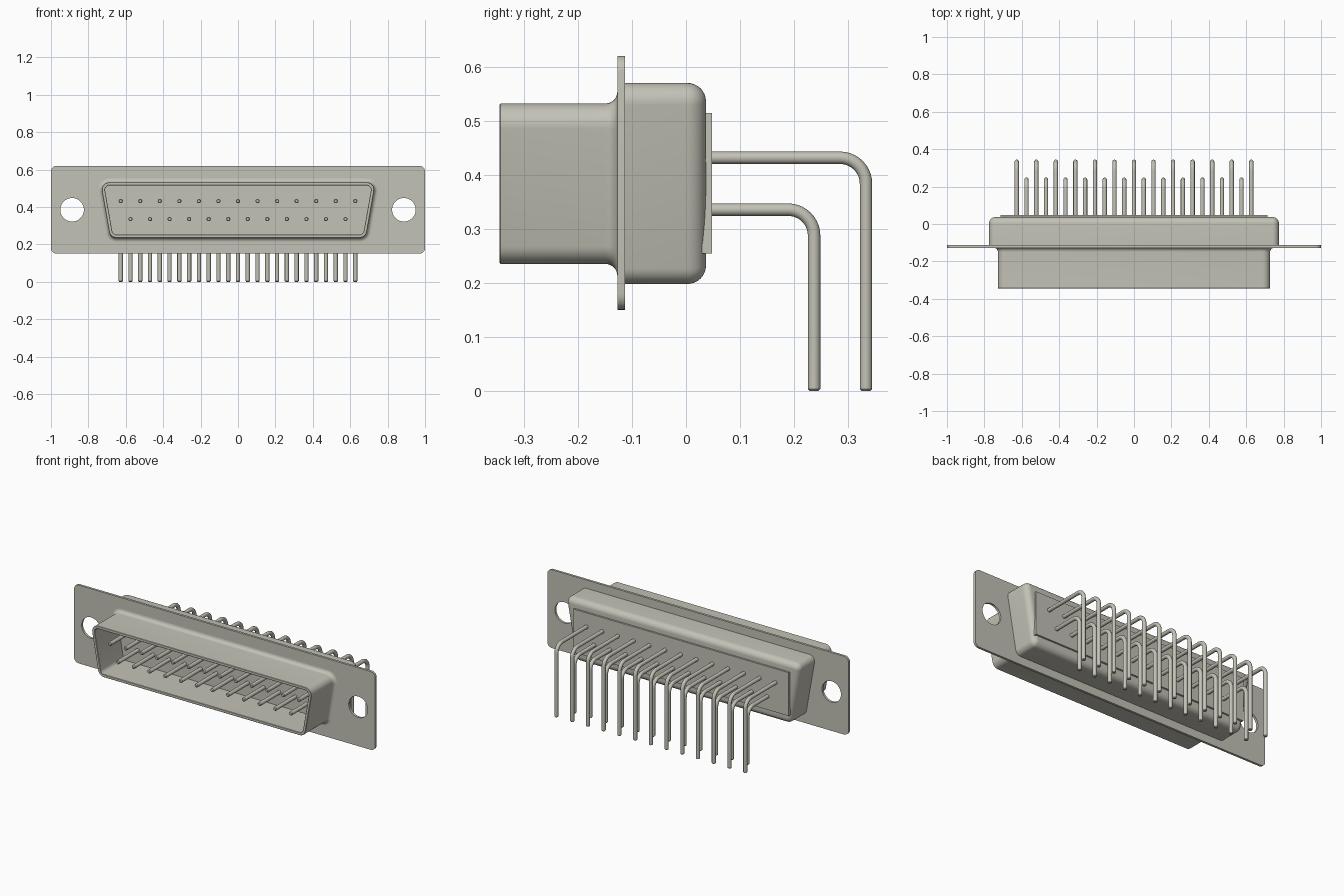
import bpy, bmesh
from math import sin, cos, tan, pi, radians

cube = bpy.data.objects.get("Cube")
if cube:
    bpy.data.objects.remove(cube, do_unlink=True)

metal = bpy.data.materials.new("warm grey metal")
metal.use_nodes = True
GREY = (0.55, 0.54, 0.47, 1)
metal.diffuse_color = GREY
metal.node_tree.nodes["Principled BSDF"].inputs["Base Color"].default_value = GREY

MID_Z = 0.385
SLANT = radians(10)


def finish(obj, to_mesh=False):
    bpy.ops.object.select_all(action="DESELECT")
    bpy.context.view_layer.objects.active = obj
    obj.select_set(True)
    if to_mesh:
        bpy.ops.object.convert(target="MESH")
        obj = bpy.context.object
    bpy.ops.object.shade_smooth_by_angle(angle=radians(35))


def d_ring(half_w, low, high, r, steps=8):
    """Rounded D outline; the arc centres stay put while r grows or shrinks."""
    narrow = half_w - (high - low) * tan(SLANT)
    corners = [(half_w, high, -SLANT, pi / 2), (-half_w, high, pi / 2, pi + SLANT),
               (-narrow, low, pi + SLANT, 1.5 * pi), (narrow, low, 1.5 * pi, 2 * pi - SLANT)]
    ring = []
    for cx, cz, a, b in corners:
        for i in range(steps + 1):
            t = a + (b - a) * i / steps
            ring.append((cx + r * cos(t), cz + r * sin(t)))
    return ring


def loft(name, half_w, low, high, stations):
    """Skin D outlines through (y, radius) stations and cap both ends."""
    bm = bmesh.new()
    rings = [[bm.verts.new((x, y, z)) for x, z in d_ring(half_w, low, high, r)]
             for y, r in stations]
    n = len(rings[0])
    for a, b in zip(rings, rings[1:]):
        for i in range(n):
            j = (i + 1) % n
            bm.faces.new((a[i], a[j], b[j], b[i]))
    bm.faces.new(rings[0])
    bm.faces.new(rings[-1])
    bmesh.ops.recalc_face_normals(bm, faces=bm.faces)
    mesh = bpy.data.meshes.new(name)
    bm.to_mesh(mesh)
    bm.free()
    mesh.materials.append(metal)
    obj = bpy.data.objects.new(name, mesh)
    bpy.context.collection.objects.link(obj)
    finish(obj)


def new_curve(name, dims):
    curve = bpy.data.curves.new(name, "CURVE")
    curve.dimensions = dims
    curve.materials.append(metal)
    obj = bpy.data.objects.new(name, curve)
    bpy.context.collection.objects.link(obj)
    return curve, obj


def add_spline(curve, points, cyclic=False):
    s = curve.splines.new("POLY")
    s.points.add(len(points) - 1)
    for p, (co, rad) in zip(s.points, points):
        p.co = (*co, 1)
        p.radius = rad
    s.use_cyclic_u = cyclic


# Mounting flange: rounded plate with two round screw holes
plate, flange = new_curve("mounting_flange", "2D")
plate.fill_mode = "BOTH"
plate.extrude = 0.007
R = 0.03
outline = []
for k, (sx, sy) in enumerate([(1, 1), (-1, 1), (-1, -1), (1, -1)]):
    for i in range(7):
        t = (k + i / 6) * pi / 2
        outline.append(((sx * (1 - R) + R * cos(t), sy * (0.235 - R) + R * sin(t), 0), 1))
add_spline(plate, outline, True)
for side in (-1, 1):
    circle = [2 * pi * i / 40 for i in range(40)]
    add_spline(plate, [((side * 0.887 + 0.063 * cos(t), 0.063 * sin(t), 0), 1)
                       for t in circle], True)
flange.rotation_euler = (pi / 2, 0, 0)
flange.location = (0, -0.12, MID_Z)
finish(flange, True)

# Front shell: flared root, thin rolled rim, hollow down to a floor
flare = [(-0.127 - 0.022 * sin(t), 0.04 + 0.022 * (1 - cos(t)))
         for t in [pi / 2 * i / 8 for i in range(9)]]
flare = [(-0.127 - 0.022 * (1 - sin(t)), 0.04 + 0.022 * (1 - cos(t)))
         for t in [pi / 2 * (1 - i / 8) for i in range(9)]]
loft("front_shell", 0.688, 0.275, 0.492,
     flare + [(-0.343, 0.04), (-0.345, 0.038), (-0.345, 0.025), (-0.343, 0.023),
              (-0.129, 0.023)])

# Rear housing with rounded back edge
back = [(0.002 + 0.035 * sin(t), 0.001 + 0.034 * cos(t))
        for t in [pi / 2 * i / 8 for i in range(9)]]
loft("rear_housing", 0.74, 0.233, 0.535, [(-0.113, 0.035)] + back)

# Rear insulator plate
bpy.ops.mesh.primitive_cube_add(size=1, location=(0, 0.039, 0.3845))
insulator = bpy.context.object
insulator.name = "rear_insulator"
insulator.scale = (1.43, 0.018, 0.26)
insulator.data.materials.append(metal)


# Contact pins: straight at the front, bent downwards at the back
def pin_row(name, count, z, drop_y, bend=0.048):
    curve, obj = new_curve(name, "3D")
    curve.bevel_depth = 0.0115
    curve.bevel_resolution = 4
    curve.use_fill_caps = True
    tip = -0.325
    path = [((tip, z), 0.65), ((tip + 0.005, z), 1)]
    for i in range(11):
        t = pi / 2 * i / 10
        path.append(((drop_y - bend + bend * sin(t), z - bend + bend * cos(t)), 1))
    path += [((drop_y, 0.004), 1), ((drop_y, 0), 0.7)]
    for i in range(count):
        x = (i - (count - 1) / 2) * 0.1045
        add_spline(curve, [((x, y, h), rad) for (y, h), rad in path])
    finish(obj, True)


pin_row("upper_pins", 13, 0.4315, 0.333)
pin_row("lower_pins", 12, 0.3355, 0.237)
